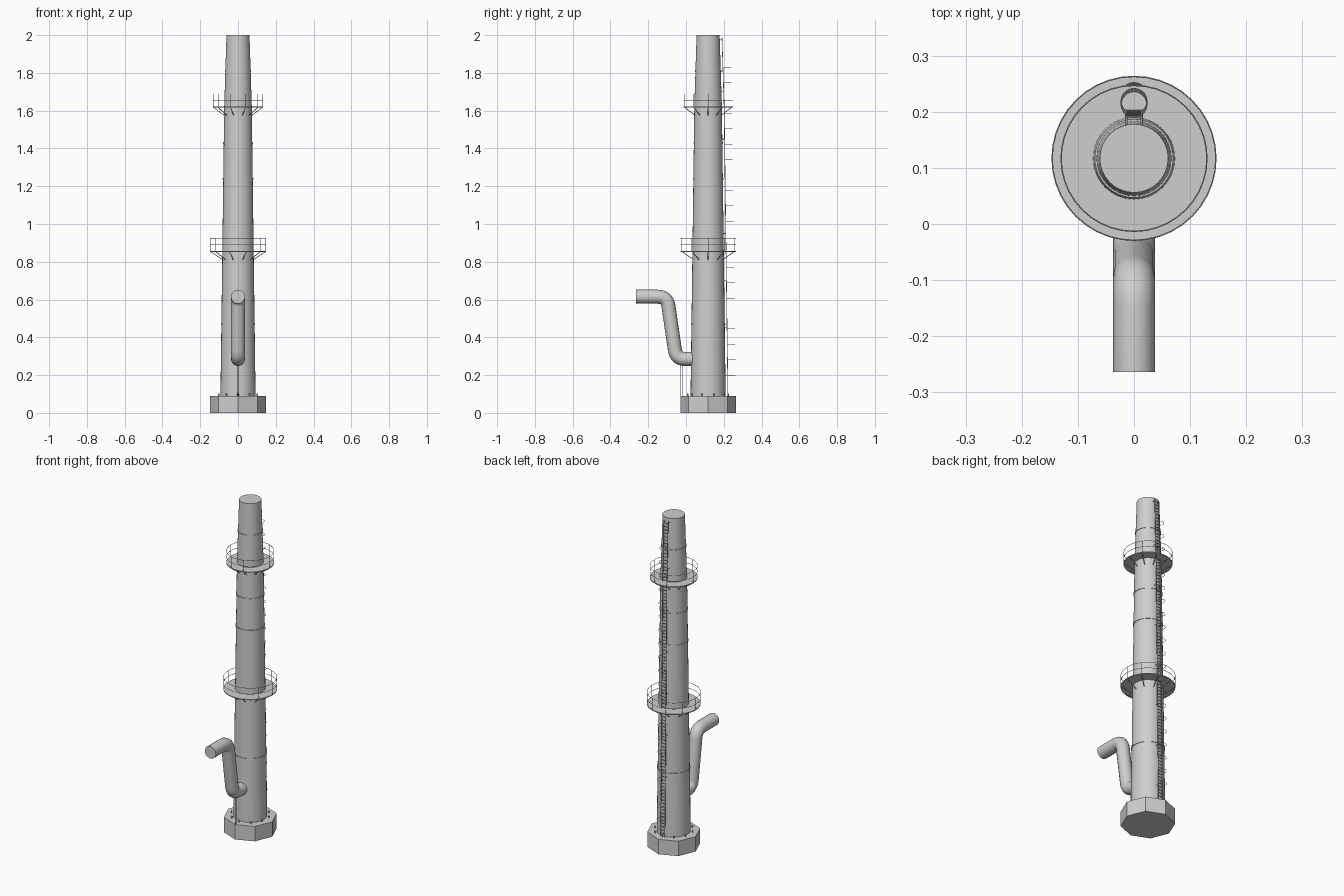
import bpy, bmesh
from math import sin, cos, pi, radians
from mathutils import Vector

cube = bpy.data.objects.get("Cube")
if cube:
    bpy.data.objects.remove(cube)

CY = 0.117  # chimney axis sits behind the origin
GREY = (0.62, 0.62, 0.62, 1)
grey = bpy.data.materials.new("light grey")
grey.use_nodes = True
grey.diffuse_color = GREY
grey.node_tree.nodes["Principled BSDF"].inputs["Base Color"].default_value = GREY


def link(name, data, smooth=None):
    obj = bpy.data.objects.new(name, data)
    bpy.context.collection.objects.link(obj)
    data.materials.append(grey)
    if smooth:
        bpy.ops.object.select_all(action="DESELECT")
        obj.select_set(True)
        bpy.context.view_layer.objects.active = obj
        bpy.ops.object.shade_smooth_by_angle(angle=radians(smooth))
    return obj


def lathe(name, profile, sides, smooth=None):
    """Turn a (radius, height) profile about the chimney axis."""
    bm = bmesh.new()
    rings = [[bm.verts.new((r * cos(2 * pi * i / sides), CY + r * sin(2 * pi * i / sides), z))
              for i in range(sides)] for r, z in profile]
    for low, high in zip(rings, rings[1:]):
        for i in range(sides):
            j = (i + 1) % sides
            bm.faces.new((low[i], low[j], high[j], high[i]))
    bm.faces.new(rings[0][::-1])
    bm.faces.new(rings[-1])
    mesh = bpy.data.meshes.new(name)
    bm.to_mesh(mesh)
    bm.free()
    return link(name, mesh, smooth)


def rods(name, paths, radius, closed=False, resolution=1):
    """Thin round bars following straight-segment paths."""
    curve = bpy.data.curves.new(name, "CURVE")
    curve.dimensions = "3D"
    curve.bevel_depth = radius
    curve.bevel_resolution = resolution
    curve.use_fill_caps = True
    for path in paths:
        spline = curve.splines.new("POLY")
        spline.points.add(len(path) - 1)
        for point, co in zip(spline.points, path):
            point.co = (*co, 1)
        spline.use_cyclic_u = closed
    return link(name, curve)


def around(r, z, angle):
    return Vector((r * cos(angle), CY + r * sin(angle), z))


def circle(r, z, n=40):
    return [around(r, z, 2 * pi * i / n) for i in range(n)]


def rounded(corners, r, steps=8):
    """Path through the corners with each inner corner rounded off."""
    pts = [Vector(c) for c in corners]
    path = [pts[0]]
    for a, b, c in zip(pts, pts[1:], pts[2:]):
        p, q = b + (a - b).normalized() * r, b + (c - b).normalized() * r
        for i in range(steps + 1):
            t = i / steps
            path.append(p * (1 - t) ** 2 + b * 2 * t * (1 - t) + q * t ** 2)
    return path + [pts[-1]]


# Foundation and tapering shaft
lathe("foundation", [(0.147, 0), (0.147, 0.09)], 8)
SHAFT = [(0.093, 0.09), (0.073, 1.62), (0.061, 2.0)]


def shaft_radius(z):
    for (r0, z0), (r1, z1) in zip(SHAFT, SHAFT[1:]):
        if z <= z1:
            return r0 + (r1 - r0) * (z - z0) / (z1 - z0)
    return SHAFT[-1][0]


lathe("shaft", SHAFT, 32, 30)
for i, z in enumerate((0.47, 1.24, 1.43, 1.81)):
    r = shaft_radius(z) + 0.003
    lathe(f"flange_{i + 1}", [(r, z - 0.004), (r, z + 0.004)], 32, 30)

# Anchor bolts round the foot
bolts = [around(0.107, 0.09, 2 * pi * (i + 0.5) / 10) for i in range(10)]
rods("anchor_bolts", [(b, b + Vector((0, 0, 0.012))) for b in bolts], 0.004)

# Walkways with railings and struts
for name, z, r in (("lower", 0.855, 0.147), ("upper", 1.618, 0.131)):
    lathe(name + "_platform", [(r, z - 0.002), (r, z + 0.003)], 40, 30)
    rods(name + "_rails", [circle(r - 0.001, z + h) for h in (0.035, 0.07)], 0.0012, True)
    angles = [2 * pi * i / 10 for i in range(10)]
    rods(name + "_posts", [(around(r - 0.001, z, a), around(r - 0.001, z + 0.07, a))
                           for a in angles], 0.0012)
    rods(name + "_struts", [(around(shaft_radius(z) - 0.002, z - 0.044, a),
                             around(r - 0.003, z - 0.002, a)) for a in angles], 0.002)

# Ladder up the back, leaning with the shaft
HALF = 0.014


def ladder_y(z):
    return CY + shaft_radius(z) + 0.012


stops = (0.09, 1.62, 1.985)
rods("ladder_rails", [[(s * HALF, ladder_y(z), z) for z in stops] for s in (-1, 1)], 0.002)
heights = [0.11 + 0.02 * i for i in range(94)]
rods("ladder_rungs", [[(s * HALF, ladder_y(z), z) for s in (-1, 1)] for z in heights], 0.0014)
brackets = [0.2 + 0.25 * i for i in range(7)] + [1.975]
rods("ladder_brackets", [[(s * HALF, ladder_y(z), z), (s * HALF, ladder_y(z) - 0.018, z)]
                         for z in brackets for s in (-1, 1)], 0.002)

# Safety hoops, open towards the ladder
hoops = []
for i in range(21):
    z = 0.2 + 0.0815 * i
    arc = [radians(-52 + 284 * k / 16) for k in range(17)]
    hoops.append([(0.023 * cos(a), ladder_y(z) + 0.018 + 0.023 * sin(a), z) for a in arc])
rods("ladder_hoops", hoops, 0.0011)

# Flue duct joining the front of the shaft
duct_path = rounded([(0, -0.264, 0.615), (0, -0.1, 0.615), (0, -0.052, 0.285),
                     (0, 0.05, 0.285)], 0.05)
duct = rods("flue_duct", [duct_path], 0.037, resolution=6)
for spline in duct.data.splines:
    spline.use_smooth = True

# Slim post under the duct
rods("duct_support", [[(0, y, 0.08), (0, y, 0.26)] for y in (-0.027, -0.017)], 0.0015)
